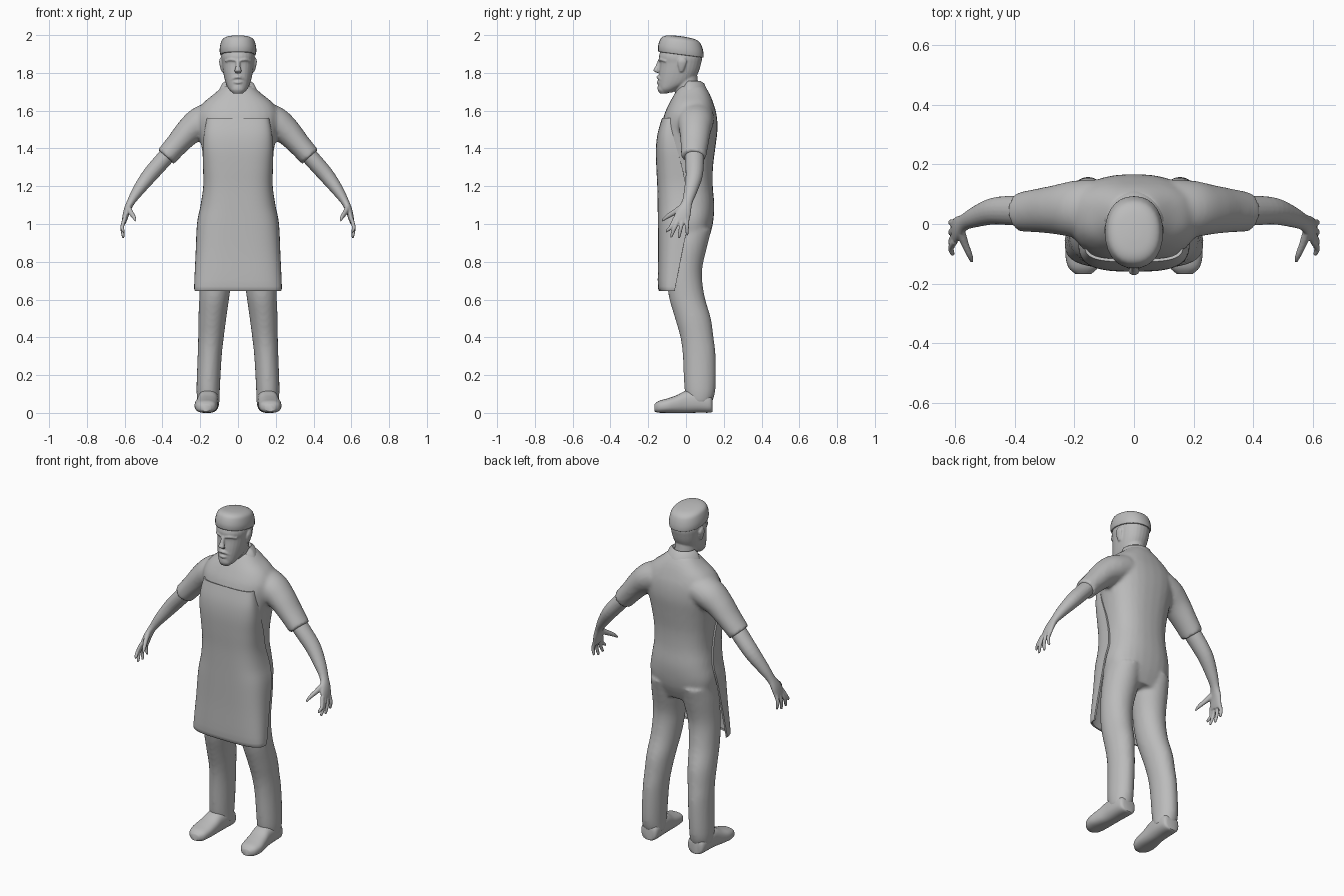
import bpy, bmesh, math
from mathutils import Vector

grey = bpy.data.materials.new("plain grey")
grey.diffuse_color = (0.5, 0.5, 0.5, 1)
X, Y, Z = Vector((1, 0, 0)), Vector((0, 1, 0)), Vector((0, 0, 1))


def smooth_rows(rows, k):
    """Catmull-Rom interpolation between rows of numbers."""
    out = []
    for i in range(len(rows) - 1):
        p = [rows[max(i - 1, 0)], rows[i], rows[i + 1], rows[min(i + 2, len(rows) - 1)]]
        for s in range(k):
            t = s / k
            out.append([0.5 * (2 * b + (c - a) * t + (2 * a - 5 * b + 4 * c - d) * t * t
                               + (3 * b - a - 3 * c + d) * t ** 3) for a, b, c, d in zip(*p)])
    return out + [list(rows[-1])]


def sgnpow(v, e):
    return math.copysign(abs(v) ** e, v)


def loft(bm, rows, axis=None, ref=Y, n=28, k=4, power=2.0, side=1):
    """Closed tube through rows of (x, y, z, radius across, radius along ref)."""
    rows = smooth_rows(rows, k)
    rings = []
    for i, (x, y, z, ra, rb) in enumerate(rows):
        t = axis or Vector(rows[min(i + 1, len(rows) - 1)][:3]) - Vector(rows[max(i - 1, 0)][:3])
        t = t.normalized()
        v = (ref - t * ref.dot(t)).normalized()
        u = v.cross(t)
        ring = []
        for j in range(n):
            a = math.tau * j / n
            p = Vector((x, y, z)) + u * ra * sgnpow(math.cos(a), 2 / power) + v * rb * sgnpow(math.sin(a), 2 / power)
            ring.append(bm.verts.new((p.x * side, p.y, p.z)))
        rings.append(ring)
    for a, b in zip(rings, rings[1:]):
        for j in range(n):
            bm.faces.new((a[j], a[(j + 1) % n], b[(j + 1) % n], b[j]))
    bm.faces.new(rings[0][::-1])
    bm.faces.new(rings[-1])


def span(rows, x=0):
    """(z, y front, y back, half width) to loft rows."""
    return [(x, (f + b) / 2, z, w, (b - f) / 2) for z, f, b, w in rows]


def finish(bm, name, voxel=0, relax=0, thick=0, angle=50):
    bmesh.ops.recalc_face_normals(bm, faces=bm.faces)
    me = bpy.data.meshes.new(name)
    bm.to_mesh(me)
    bm.free()
    ob = bpy.data.objects.new(name, me)
    bpy.context.collection.objects.link(ob)
    me.materials.append(grey)
    bpy.ops.object.select_all(action='DESELECT')
    ob.select_set(True)
    bpy.context.view_layer.objects.active = ob
    if thick:
        m = ob.modifiers.new("thickness", 'SOLIDIFY')
        m.thickness, m.offset = thick, 0
    if voxel:
        m = ob.modifiers.new("merge", 'REMESH')
        m.mode, m.voxel_size = 'VOXEL', voxel
        m = ob.modifiers.new("relax", 'SMOOTH')
        m.factor, m.iterations = 0.5, relax
    for m in list(ob.modifiers):
        bpy.ops.object.modifier_apply(modifier=m.name)
    bpy.ops.object.shade_smooth_by_angle(angle=math.radians(angle))
    return ob


# shirt and trousers, merged into one smooth body
bm = bmesh.new()
loft(bm, span([(.88, -.08, .10, .17), (.95, -.11, .13, .19), (1.02, -.12, .145, .198),
               (1.1, -.125, .15, .185), (1.2, -.13, .142, .172), (1.3, -.135, .143, .177),
               (1.4, -.14, .155, .192), (1.5, -.132, .167, .21), (1.58, -.115, .162, .215),
               (1.64, -.088, .145, .185), (1.69, -.06, .125, .125), (1.73, -.035, .10, .08)]),
     axis=Z, power=2.4)
for s in (1, -1):
    # sleeve
    loft(bm, [(.13, .05, 1.565, .085, .10), (.2, .05, 1.535, .085, .095), (.26, .048, 1.49, .073, .083),
              (.32, .045, 1.425, .062, .074), (.382, .04, 1.355, .057, .066)], side=s)
    # trouser leg
    leg = [(.05, .012, .135, .155, .058), (.12, -.008, .156, .158, .062), (.3, -.017, .157, .15, .064),
           (.4, -.03, .146, .143, .068), (.5, -.058, .132, .136, .074), (.62, -.092, .098, .125, .08),
           (.75, -.102, .085, .115, .088), (.88, -.1, .112, .102, .098), (.97, -.09, .135, .1, .09)]
    loft(bm, [(x, (f + b) / 2, z, w, (b - f) / 2) for z, f, b, x, w in leg], axis=Z, side=s)
finish(bm, "shirt_and_trousers", voxel=.011, relax=5)

# shoes
for s, label in ((1, "right"), (-1, "left")):
    bm = bmesh.new()
    loft(bm, [(.155, .14, .045, .035, .035), (.155, .125, .055, .052, .05), (.157, .06, .065, .056, .06),
              (.16, .0, .062, .055, .059), (.165, -.05, .05, .058, .047), (.17, -.1, .042, .06, .038),
              (.17, -.145, .036, .05, .031), (.17, -.168, .03, .025, .018)],
         axis=-Y, ref=Z, power=2.5, side=s)
    for v in bm.verts:          # flat sole
        v.co.z = max(v.co.z, .004) - .004
    finish(bm, label + "_shoe")

# apron: open shell round the front
bm = bmesh.new()
rows = smooth_rows([(.65, -.132, -.06, .222), (.67, -.144, -.055, .227), (.85, -.143, -.02, .219),
                    (1.0, -.144, .01, .212), (1.1, -.145, .02, .193), (1.2, -.147, .0, .179),
                    (1.3, -.152, -.02, .18), (1.4, -.154, -.05, .182), (1.48, -.145, -.07, .175),
                    (1.56, -.122, -.07, .16)], 4)
rings = []
for z, front, edge, w in rows:
    ring = []
    for j in range(33):
        a = math.pi * j / 32
        ring.append(bm.verts.new((w * sgnpow(math.cos(a), .62),
                                  edge + (front - edge) * math.sin(a) ** .62, z)))
    rings.append(ring)
for a, b in zip(rings, rings[1:]):
    for j in range(32):
        bm.faces.new((a[j], a[j + 1], b[j + 1], b[j]))
finish(bm, "apron", thick=.01)

# forearms and hands
for s, label in ((1, "right"), (-1, "left")):
    bm = bmesh.new()
    loft(bm, [(.35, .043, 1.39, .043, .05), (.4, .045, 1.335, .044, .05), (.47, .043, 1.255, .041, .045),
              (.53, .024, 1.175, .031, .035), (.568, .006, 1.115, .021, .028), (.588, -.01, 1.07, .018, .038),
              (.6, -.024, 1.025, .014, .043), (.603, -.028, 1.005, .01, .04)], n=20, side=s)
    # fingers: knuckle y, tip y, tip z
    for y0, y1, z1 in ((-.058, -.1, .955), (-.038, -.077, .928), (-.017, -.036, .925), (.004, .006, .94)):
        loft(bm, [(.6, y0, 1.03, .011, .012), (.613, (y0 + y1) / 2, .985, .01, .011),
                  (.608, y1, z1 + .01, .008, .008), (.606, y1, z1, .004, .004)], n=10, k=3, side=s)
    loft(bm, [(.582, -.02, 1.085, .016, .02), (.567, -.065, 1.06, .013, .015),
              (.55, -.105, 1.035, .01, .011), (.543, -.128, 1.015, .005, .005)], ref=Z, n=10, k=3, side=s)
    finish(bm, label + "_forearm_and_hand", voxel=.0045, relax=3)

# head: skull, neck, nose, brows, lips, beard and ears
bm = bmesh.new()
loft(bm, span([(1.695, -.132, -.075, .03), (1.715, -.144, -.04, .05), (1.75, -.147, .03, .066),
               (1.8, -.143, .064, .078), (1.85, -.138, .08, .085), (1.89, -.143, .085, .088),
               (1.95, -.12, .07, .075)]), axis=Z, power=2.2)
loft(bm, span([(1.62, -.06, .085, .075), (1.7, -.058, .07, .062), (1.8, -.07, .058, .06)]), axis=Z)
loft(bm, [(0, -.136, 1.872, .01, .01), (0, -.15, 1.835, .012, .012), (0, -.158, 1.812, .019, .015),
          (0, -.145, 1.8, .014, .008)], axis=Z, n=12)
loft(bm, [(-.035, -.128, 1.765, .006, .008), (0, -.147, 1.779, .009, .011), (.035, -.128, 1.765, .006, .008)],
     n=12)
loft(bm, [(-.028, -.13, 1.75, .006, .008), (0, -.145, 1.749, .009, .012), (.028, -.13, 1.75, .006, .008)], n=12)
loft(bm, span([(1.69, -.138, -.1, .025), (1.71, -.15, -.09, .038), (1.735, -.149, -.09, .035)]), axis=Z)
for s in (1, -1):
    loft(bm, [(.012, -.138, 1.866, .007, .009), (.04, -.13, 1.87, .007, .009),
              (.066, -.105, 1.862, .006, .007)], n=12, side=s)
    loft(bm, [(.08, -.025, 1.805, .007, .009), (.087, -.023, 1.83, .008, .018),
              (.091, -.02, 1.86, .009, .024), (.088, -.02, 1.88, .007, .014)], axis=Z, n=14, side=s)
finish(bm, "head", voxel=.0045, relax=3)

# cap with a tilted brim edge
bm = bmesh.new()
loft(bm, [(0, -.027, 1.896, .09, .117), (0, -.027, 1.9, .095, .121), (0, -.028, 1.925, .097, .121),
          (0, -.028, 1.955, .092, .113), (0, -.028, 1.976, .083, .1), (0, -.028, 1.988, .062, .075),
          (0, -.028, 1.993, .03, .035), (0, -.028, 1.994, .005, .005)],
     axis=Vector((0, .13, 1)), power=2.2)
finish(bm, "cap", angle=60)

# folded collar with a V opening
bm = bmesh.new()
N = 48
rings = []
for r, drop in ((-.012, .0), (-.004, -.012), (.012, .0), (.028, .035)):
    ring = []
    for j in range(N):
        a = math.tau * j / N
        f = max(0, -math.cos(a)) ** 1.2     # 0 at back and sides, 1 at the front
        w = 1 - .8 * f
        ring.append(bm.verts.new(((.07 + r * w) * math.sin(a) * (1 - .25 * f),
                                  .012 + (.07 + r * w + .03 * f) * math.cos(a),
                                  1.742 - .115 * f - drop * w)))
    rings.append(ring)
for a, b in zip(rings, rings[1:]):
    for j in range(N):
        bm.faces.new((a[j], a[(j + 1) % N], b[(j + 1) % N], b[j]))
finish(bm, "collar", thick=.006)
